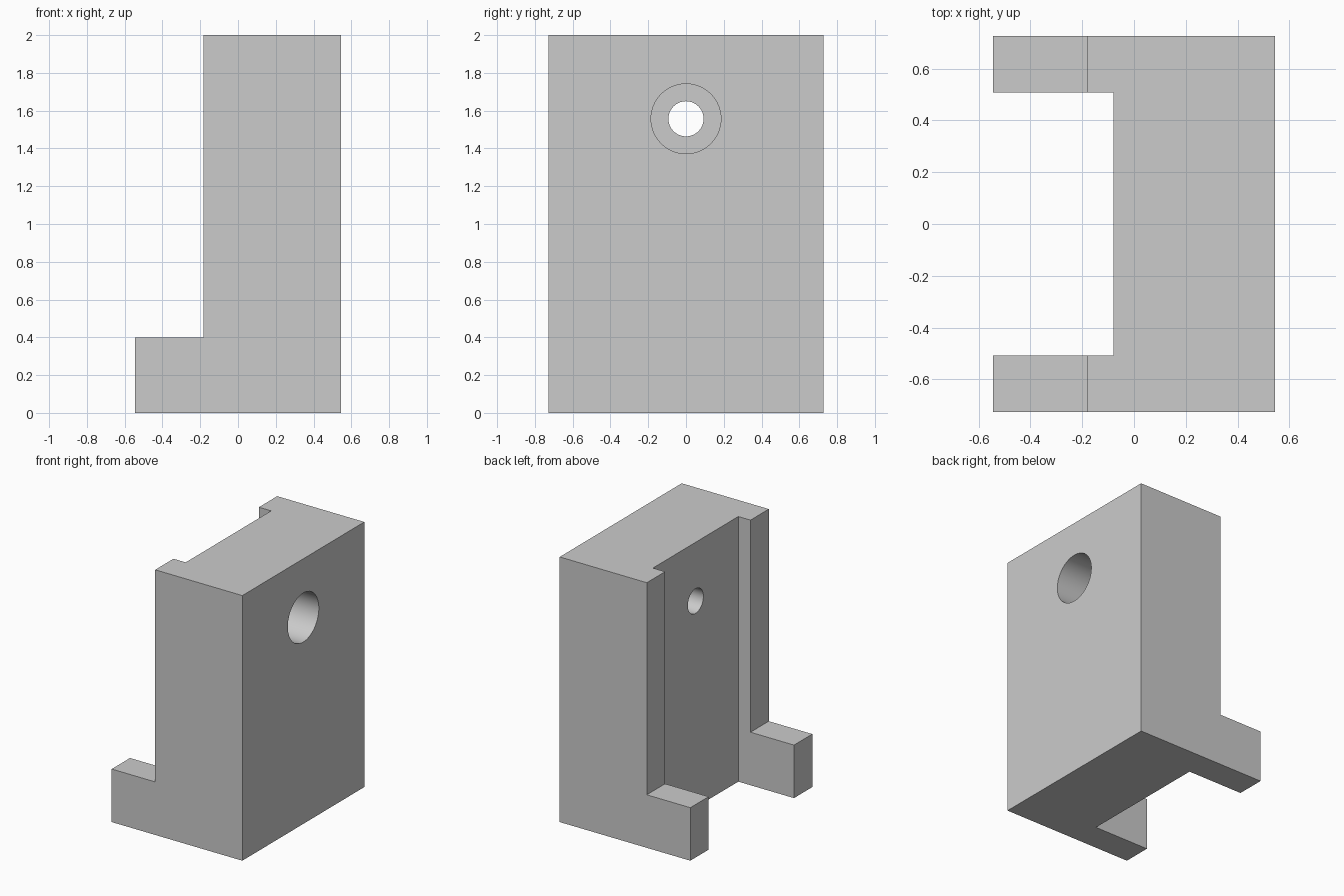
import bpy
import bmesh
from math import radians

cube = bpy.data.objects.get("Cube")
if cube:
    bpy.data.objects.remove(cube, do_unlink=True)

HALF_X, HALF_Y, HEIGHT = 0.545, 0.727, 2.0
BODY_X, CHANNEL_X = -0.182, -0.08    # back of the side rails, floor of the channel
CHANNEL_Y = 0.509
FOOT_Z = 0.4
HOLE_Z, HOLE_R, BORE_R, BORE_DEPTH = 1.557, 0.093, 0.185, 0.38

grey = bpy.data.materials.new("light_grey")
grey.use_nodes = True
colour = (0.6, 0.6, 0.6, 1)
grey.diffuse_color = colour
grey.node_tree.nodes["Principled BSDF"].inputs["Base Color"].default_value = colour


def extrude_profile(name, profile, y0, y1):
    """Extrude an x-z outline from y0 to y1."""
    bm = bmesh.new()
    face = bm.faces.new([bm.verts.new((x, y0, z)) for x, z in profile])
    new = bmesh.ops.extrude_face_region(bm, geom=[face])["geom"]
    verts = [v for v in new if isinstance(v, bmesh.types.BMVert)]
    bmesh.ops.translate(bm, verts=verts, vec=(0, y1 - y0, 0))
    bmesh.ops.recalc_face_normals(bm, faces=bm.faces)
    mesh = bpy.data.meshes.new(name)
    bm.to_mesh(mesh)
    bm.free()
    mesh.materials.append(grey)
    obj = bpy.data.objects.new(name, mesh)
    bpy.context.collection.objects.link(obj)
    return obj


def bore_cutter(name, radius, x0, x1):
    """Cylinder along x for drilling."""
    bpy.ops.mesh.primitive_cylinder_add(
        vertices=64, radius=radius, depth=x1 - x0,
        location=((x0 + x1) / 2, 0, HOLE_Z), rotation=(0, radians(90), 0))
    obj = bpy.context.object
    obj.name = name
    obj.data.materials.append(grey)
    return obj


# Body with stepped feet
body = extrude_profile("bracket_body", [
    (-HALF_X, 0), (HALF_X, 0), (HALF_X, HEIGHT),
    (BODY_X, HEIGHT), (BODY_X, FOOT_Z), (-HALF_X, FOOT_Z)], -HALF_Y, HALF_Y)

# Full-height channel between the feet, and the counterbored hole
cutters = [
    extrude_profile("channel_cutter", [
        (-1, -0.2), (CHANNEL_X, -0.2), (CHANNEL_X, 2.2), (-1, 2.2)],
        -CHANNEL_Y, CHANNEL_Y),
    bore_cutter("hole_cutter", HOLE_R, -0.4, 0.8),
    bore_cutter("counterbore_cutter", BORE_R, HALF_X - BORE_DEPTH, 0.8),
]

bpy.ops.object.select_all(action="DESELECT")
body.select_set(True)
bpy.context.view_layer.objects.active = body
for cutter in cutters:
    cutter.hide_render = True
    cut = body.modifiers.new(cutter.name, "BOOLEAN")
    cut.operation = "DIFFERENCE"
    cut.solver = "EXACT"
    cut.object = cutter
    bpy.ops.object.modifier_apply(modifier=cut.name)
    bpy.data.objects.remove(cutter, do_unlink=True)

# Round bores smooth, all edges sharp
bpy.ops.object.shade_smooth_by_angle(angle=radians(30))
